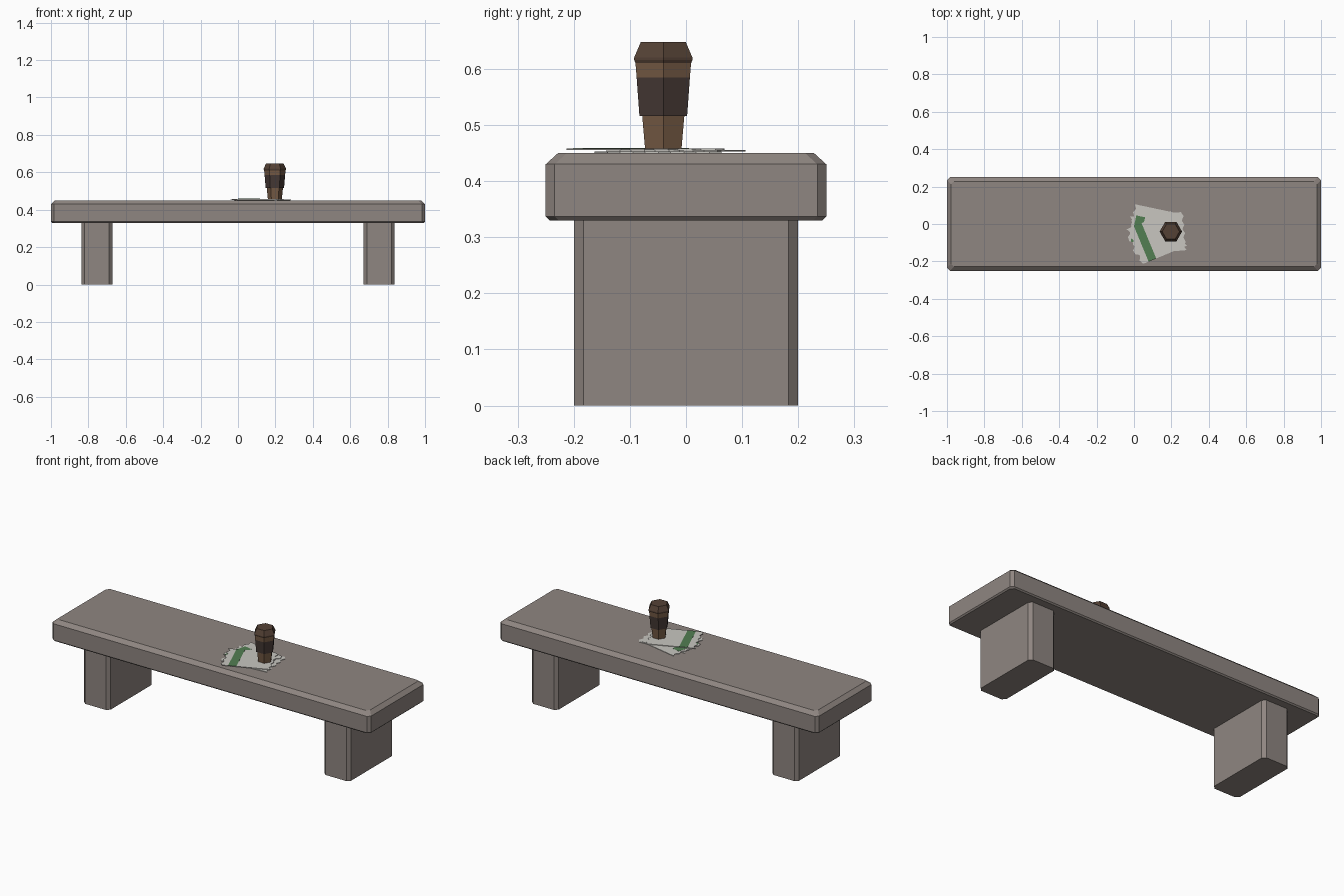
import bpy, bmesh, math
from mathutils import Matrix

if "Cube" in bpy.data.objects:
    bpy.data.objects.remove(bpy.data.objects["Cube"])


def material(name, rgb):
    """Flat colour from 0-255 sRGB."""
    m = bpy.data.materials.new(name)
    lin = [((c / 255 + 0.055) / 1.055) ** 2.4 for c in rgb]
    m.diffuse_color = (*lin, 1)
    m.use_nodes = True
    m.node_tree.nodes["Principled BSDF"].inputs["Base Color"].default_value = m.diffuse_color
    return m


STONE = material("stone", (143, 134, 129))
PAPER = material("paper", (200, 198, 192))
GREEN = material("green_print", (82, 126, 82))
CUP = material("cup_brown", (118, 91, 69))
SLEEVE = material("sleeve_brown", (70, 57, 53))
LID = material("lid_brown", (84, 65, 53))


def add_object(name, bm, mat, matrix=None):
    bmesh.ops.recalc_face_normals(bm, faces=bm.faces)
    mesh = bpy.data.meshes.new(name)
    bm.to_mesh(mesh)
    bm.free()
    mesh.materials.append(mat)
    ob = bpy.data.objects.new(name, mesh)
    if matrix:
        ob.matrix_world = matrix
    bpy.context.collection.objects.link(ob)
    return ob


def loft(name, rings, mat, matrix=None):
    """Skin a stack of equal-length point rings and cap both ends."""
    bm = bmesh.new()
    loops = [[bm.verts.new(p) for p in ring] for ring in rings]
    n = len(loops[0])
    for a, b in zip(loops, loops[1:]):
        for i in range(n):
            j = (i + 1) % n
            bm.faces.new((a[i], a[j], b[j], b[i]))
    bm.faces.new(loops[0][::-1])
    bm.faces.new(loops[-1])
    return add_object(name, bm, mat, matrix)


def block_ring(hx, hy, cut, z, cx=0):
    """Rectangle with cut corners."""
    pts = [(hx, hy - cut), (hx - cut, hy), (cut - hx, hy), (-hx, hy - cut),
           (-hx, cut - hy), (cut - hx, -hy), (hx - cut, -hy), (hx, cut - hy)]
    return [(x + cx, y, z) for x, y in pts]


# Bench slab with bevelled edges
loft("bench_slab", [block_ring(1 - d, 0.25 - d, 0.016, z) for d, z in
                    ((0.007, 0.33), (0, 0.337), (0, 0.43), (0.022, 0.45))], STONE)

# Two block legs
for side, x in (("left", -0.755), ("right", 0.755)):
    loft(side + "_leg", [block_ring(0.083, 0.2, 0.017, z, x) for z in (0, 0.33)], STONE)


# Papers: thin sheets with ragged short ends
def sheet(name, cx, cy, w, h, deg, z, t):
    n = 9
    right = [(w / 2 - (0.012 if i % 2 else 0), -h / 2 + h * i / n) for i in range(n + 1)]
    left = [(-x, -y) for x, y in right]
    m = Matrix.Translation((cx, cy, z)) @ Matrix.Rotation(math.radians(deg), 4, 'Z')
    loft(name, [[(x, y, k) for x, y in right + left] for k in (0, t)], PAPER, m)
    return m


def plate(name, m, x0, x1, y0, y1, z):
    """Thin printed strip lying on a sheet."""
    rings = [[(x0, y0, k), (x1, y0, k), (x1, y1, k), (x0, y1, k)] for k in (z, z + 0.0005)]
    loft(name, rings, GREEN, m)


sheet("bottom_sheet", 0.130, -0.050, 0.285, 0.205, 5, 0.450, 0.0025)
mid = sheet("middle_sheet", 0.106, -0.018, 0.25, 0.20, -12, 0.4525, 0.0025)
plate("middle_strip", mid, -0.105, -0.057, -0.10, 0.043, 0.0025)
top = sheet("top_sheet", 0.122, -0.072, 0.265, 0.205, 22.5, 0.455, 0.003)
plate("top_strip", top, -0.090, -0.046, -0.1025, 0.1025, 0.003)


# Six-sided takeaway cup: body, sleeve and lid (half width across flats, height)
def cup_part(name, profile, mat):
    rings = []
    for flat, z in profile:
        r = flat / math.cos(math.pi / 6)
        rings.append([(r * math.cos(i * math.pi / 3), r * math.sin(i * math.pi / 3), z)
                      for i in range(6)])
    loft(name, rings, mat, Matrix.Translation((0.197, -0.0405, 0)))


cup_part("cup_body", [(0.0325, 0.458), (0.0375, 0.516)], CUP)
cup_part("cup_sleeve", [(0.0425, 0.516), (0.0475, 0.585)], SLEEVE)
cup_part("cup_rim", [(0.0475, 0.585), (0.0495, 0.61)], CUP)
cup_part("cup_lid", [(0.0495, 0.61), (0.052, 0.616), (0.052, 0.62), (0.04, 0.648)], LID)
